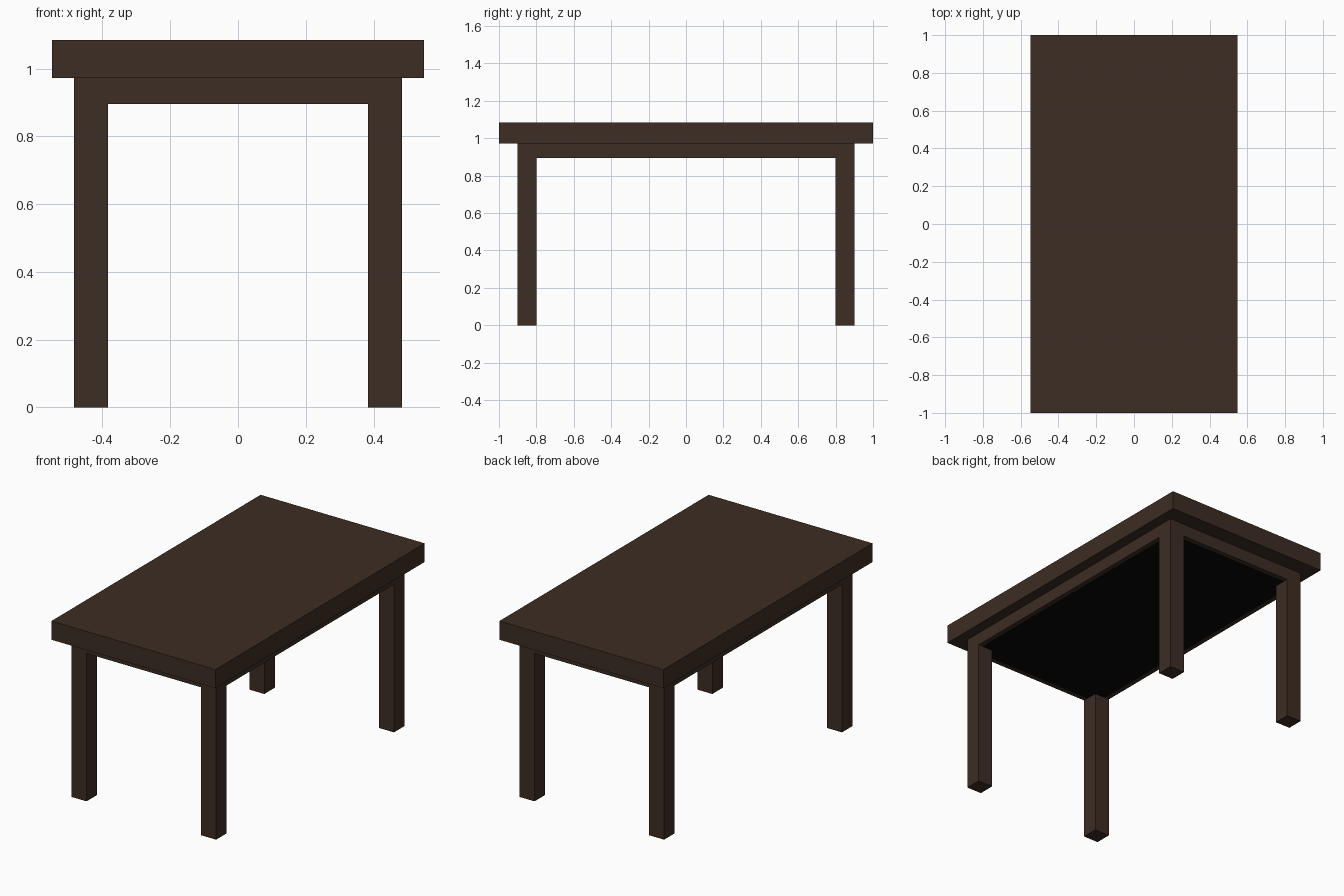
import bpy, bmesh
from mathutils import Vector

if "Cube" in bpy.data.objects:
    bpy.data.objects.remove(bpy.data.objects["Cube"])


def material(name, rgb):
    m = bpy.data.materials.new(name)
    m.diffuse_color = (*rgb, 1.0)
    m.use_nodes = True
    m.node_tree.nodes["Principled BSDF"].inputs["Base Color"].default_value = m.diffuse_color
    return m


wood = material("dark_brown_wood", (0.045, 0.026, 0.017))
black = material("black_underside", (0.002, 0.002, 0.002))


def box(name, lo, hi, rim=None):
    """Box between two corners; rim insets the bottom face as a black panel."""
    lo, hi = Vector(lo), Vector(hi)
    bm = bmesh.new()
    bmesh.ops.create_cube(bm, size=1)
    for v in bm.verts:
        v.co = Vector(((lo[i] + hi[i]) / 2 + v.co[i] * (hi[i] - lo[i]) for i in range(3)))
    bm.normal_update()
    if rim:
        bottom = min(bm.faces, key=lambda f: f.calc_center_median().z)
        bmesh.ops.inset_individual(bm, faces=[bottom], thickness=rim)
        bottom.material_index = 1
    mesh = bpy.data.meshes.new(name)
    bm.to_mesh(mesh)
    bm.free()
    mesh.materials.append(wood)
    mesh.materials.append(black)
    ob = bpy.data.objects.new(name, mesh)
    bpy.context.collection.objects.link(ob)
    return ob


# Table top and the apron below it, with its dark underside panel
box("table_top", (-0.549, -1, 0.972), (0.549, 1, 1.085))
box("apron", (-0.484, -0.9, 0.895), (0.484, 0.9, 0.972), rim=0.04)

# Four square legs flush with the apron corners
for sx, side in ((-1, "left"), (1, "right")):
    for sy, end in ((-1, "front"), (1, "back")):
        xs = sorted((sx * 0.384, sx * 0.484))
        ys = sorted((sy * 0.8, sy * 0.9))
        box(f"{end}_{side}_leg", (xs[0], ys[0], 0), (xs[1], ys[1], 0.895))
